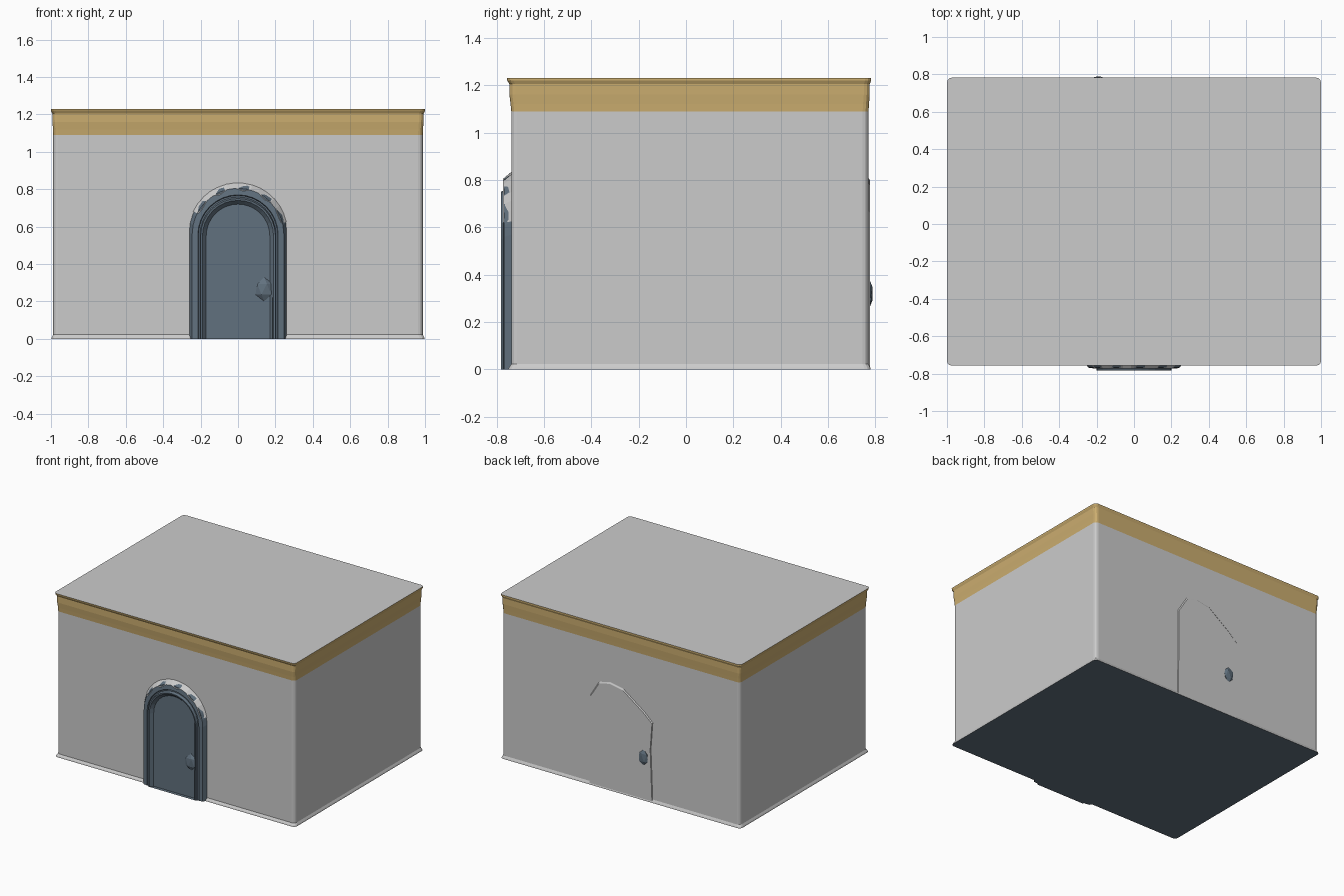
import bpy, bmesh
from math import sin, cos, pi, radians

if "Cube" in bpy.data.objects:
    bpy.data.objects.remove(bpy.data.objects["Cube"])


def material(name, color):
    m = bpy.data.materials.new(name)
    m.diffuse_color = (*color, 1)
    m.use_nodes = True
    m.node_tree.nodes["Principled BSDF"].inputs["Base Color"].default_value = m.diffuse_color
    return m


gold = material("gold", (0.60, 0.42, 0.16))
slate = material("slate", (0.12, 0.165, 0.21))


def loft(name, rings, mat=None, closed=True, cap=False, flip_cap=False):
    """Skin a stack of point rings; optionally close the last ring."""
    bm = bmesh.new()
    rows = [[bm.verts.new(p) for p in ring] for ring in rings]
    n = len(rings[0])
    for a, b in zip(rows, rows[1:]):
        for i in range(n if closed else n - 1):
            j = (i + 1) % n
            bm.faces.new((a[i], a[j], b[j], b[i]))
    if cap:
        bm.faces.new(rows[-1][::-1] if flip_cap else rows[-1])
    me = bpy.data.meshes.new(name)
    bm.to_mesh(me)
    bm.free()
    ob = bpy.data.objects.new(name, me)
    bpy.context.collection.objects.link(ob)
    if mat:
        me.materials.append(mat)
    return ob


def plan(hx, y0, y1, z, r=0.025):
    """Rounded rectangle, counter-clockwise from above."""
    pts = []
    corners = [(hx - r, y1 - r), (-hx + r, y1 - r), (-hx + r, y0 + r), (hx - r, y0 + r)]
    for q, (cx, cy) in enumerate(corners):
        for k in range(4):
            a = pi / 2 * (q + k / 3)
            pts.append((cx + r * cos(a), cy + r * sin(a), z))
    return pts


def arch(w, y, spring=0.57, z0=0.0, a0=0, a1=180, n=16, legs=True):
    """Round-topped door outline, counter-clockwise seen from the front."""
    pts = []
    for k in range(n + 1):
        a = radians(a0 + (a1 - a0) * k / n)
        pts.append((w * cos(a), y, spring + w * sin(a)))
    return [(w, y, z0)] + pts + [(-w, y, z0)] if legs else pts


# Walls with a small flared foot
foot = plan(0.998, -0.75, 0.78, 0)
wall_top = plan(0.988, -0.738, 0.771, 1.09)
loft("walls", [foot, plan(0.996, -0.748, 0.778, 0.008),
               plan(0.988, -0.738, 0.771, 0.022), wall_top])
loft("floor", [foot], slate, cap=True, flip_cap=True)

# Gold cornice band with a shallow moulding, flaring to the roof edge
roof_edge = plan(1.0, -0.757, 0.782, 1.23)
loft("cornice_band", [wall_top, plan(0.989, -0.741, 0.773, 1.12),
                      plan(0.992, -0.746, 0.776, 1.16),
                      plan(0.993, -0.746, 0.776, 1.205),
                      plan(1.0, -0.755, 0.782, 1.22), roof_edge], gold)
loft("roof", [roof_edge], cap=True)

# Stepped door frame
loft("door_frame", [arch(0.262, -0.735), arch(0.245, -0.768, 0.56),
                    arch(0.215, -0.772, 0.555), arch(0.211, -0.764, 0.555),
                    arch(0.203, -0.764, 0.555), arch(0.200, -0.782, 0.55),
                    arch(0.190, -0.780, 0.55), arch(0.170, -0.757, 0.55)], slate)
loft("door_panel", [arch(0.170, -0.757, 0.55)], slate, cap=True)

# Worn grey plaster over the crown of the arch, with a ragged lower edge
outer = arch(0.266, -0.736, a0=12, a1=155, n=14, legs=False)
inner = [(x, y, z - (0.015 if k % 3 == 1 else 0)) for k, (x, y, z) in
         enumerate(arch(0.236, -0.772, a0=12, a1=155, n=14, legs=False))]
loft("arch_plaster", [outer, inner], closed=False)

# Faint angular door relief on the back wall
relief = [(0.26, 0), (0.255, 0.67), (0.18, 0.79), (0.09, 0.81), (-0.02, 0.79),
          (-0.20, 0.66), (-0.265, 0.60), (-0.25, 0.40), (-0.265, 0)][::-1]
back = [[(x * s, y, z * s) for x, z in relief] for s, y in ((1, 0.770), (0.985, 0.777))]
loft("back_door_relief", [[p for p in ring][::-1][::-1] for ring in back], cap=True)


# Faceted door knobs, front and back
def knob(name, x, y, z, size):
    bpy.ops.mesh.primitive_ico_sphere_add(subdivisions=1, radius=1, location=(x, y, z))
    ob = bpy.context.object
    ob.name = name
    ob.scale = size
    ob.data.materials.append(slate)


knob("front_knob", 0.14, -0.757, 0.265, (0.052, 0.022, 0.064))
knob("back_knob", -0.19, 0.773, 0.32, (0.045, 0.017, 0.065))
loft("knob_plate", [[(0.195, -0.76, 0.0), (0.195, -0.76, 0.22),
                     (0.185, -0.778, 0.22), (0.185, -0.778, 0.0)][::-1]], slate, cap=True)
